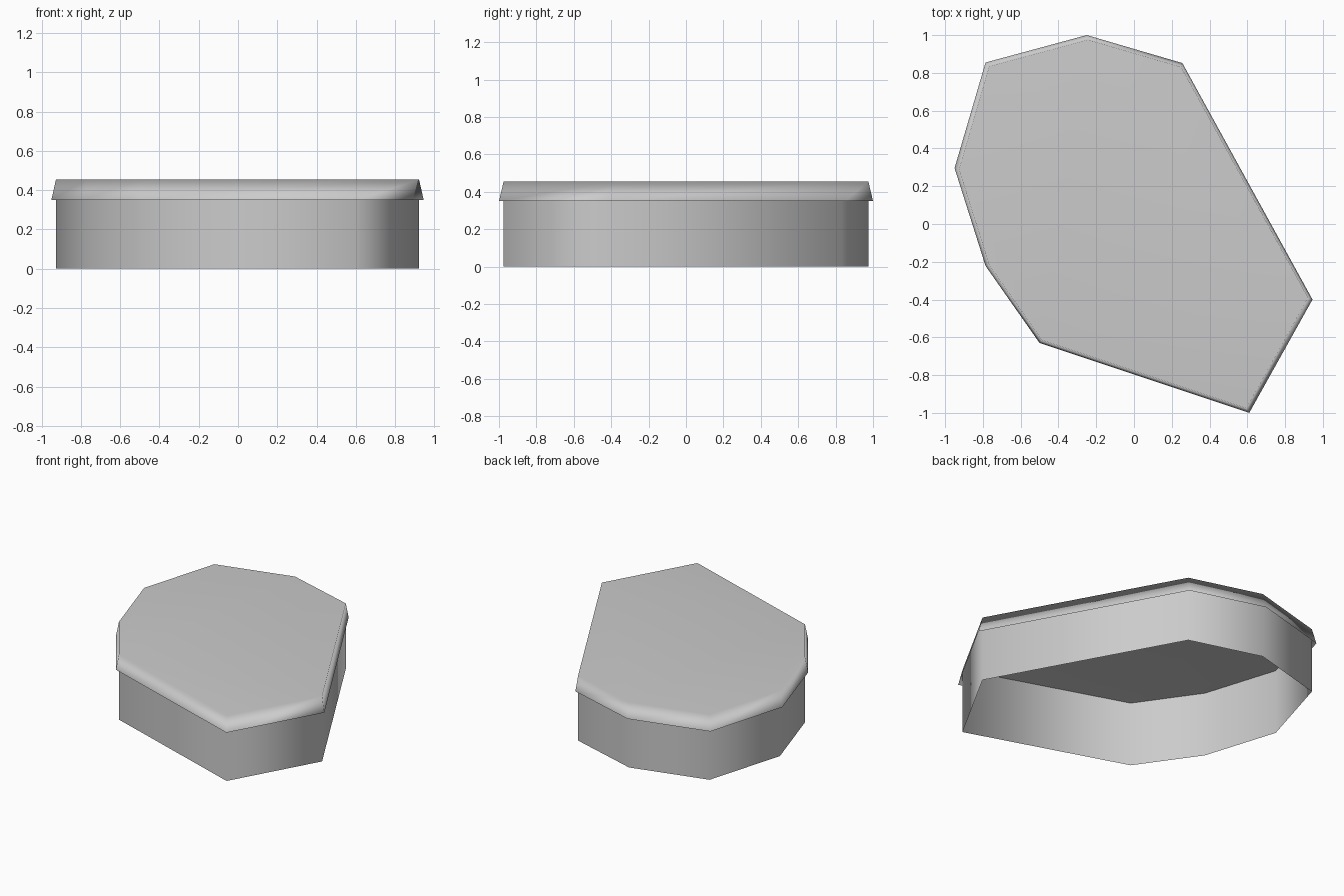
import bpy
import bmesh

cube = bpy.data.objects.get("Cube")
if cube:
    bpy.data.objects.remove(cube, do_unlink=True)

# Eight-sided plan, counterclockwise from above
OUTLINE = [(0.61, -1.0), (0.945, -0.40), (0.256, 0.852), (-0.25, 1.0),
           (-0.786, 0.855), (-0.95, 0.296), (-0.786, -0.222), (-0.50, -0.63)]
INSET = 0.975
WALL_TOP, LID_TOP = 0.35, 0.455

grey = bpy.data.materials.new("plain grey")
grey.use_nodes = True
colour = (0.6, 0.6, 0.6, 1.0)
grey.diffuse_color = colour
grey.node_tree.nodes["Principled BSDF"].inputs["Base Color"].default_value = colour


def build_band(name, levels, capped):
    """Skin the outline through (scale, height) levels, optionally closing the top."""
    bm = bmesh.new()
    rings = [[bm.verts.new((x * s, y * s, z)) for x, y in OUTLINE] for s, z in levels]
    n = len(OUTLINE)
    for low, high in zip(rings, rings[1:]):
        for i in range(n):
            j = (i + 1) % n
            bm.faces.new((low[i], low[j], high[j], high[i]))
    if capped:
        bm.faces.new(rings[-1])
    for face in bm.faces:
        face.smooth = True
    mesh = bpy.data.meshes.new(name)
    bm.to_mesh(mesh)
    bm.free()
    mesh.materials.append(grey)
    obj = bpy.data.objects.new(name, mesh)
    bpy.context.collection.objects.link(obj)
    return obj


# Upright wall, open underneath, running up to the lid
build_band("wall", [(INSET, 0), (INSET, LID_TOP - 0.002)], False)

# Flat lid with a flared skirt overhanging the wall
lid = build_band("lid", [(1, WALL_TOP), (INSET, LID_TOP)], True)

# Keep the broad top flat-looking while the skirt rolls softly into it
weighted = lid.modifiers.new("soft edge", "WEIGHTED_NORMAL")
weighted.mode = "FACE_AREA"
weighted.weight = 50
